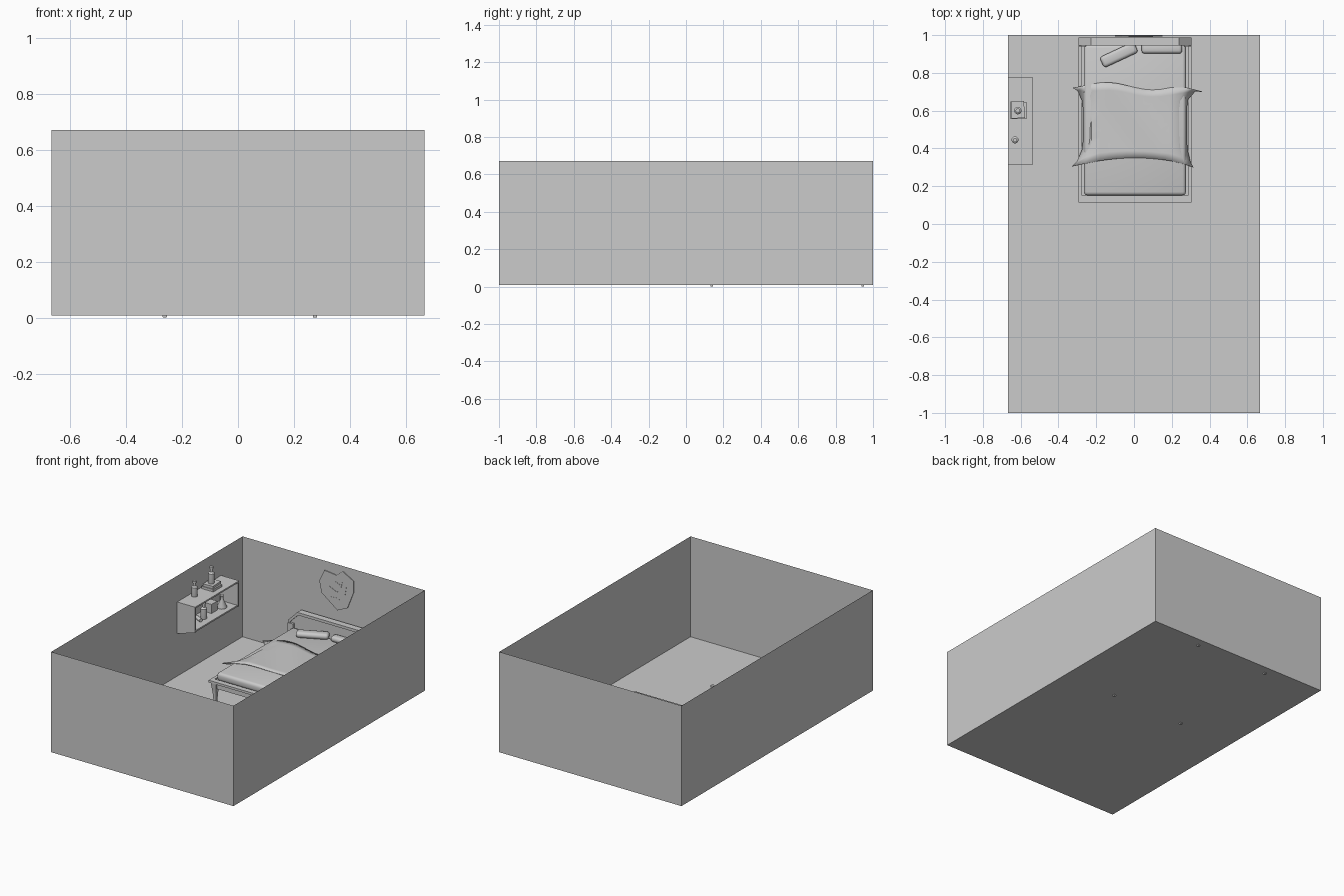
import bpy, bmesh, math
from mathutils import Vector, Matrix

if "Cube" in bpy.data.objects:
    bpy.data.objects.remove(bpy.data.objects["Cube"])

grey = bpy.data.materials.new("plain grey")
grey.diffuse_color = (0.6, 0.6, 0.6, 1)
grey.use_nodes = True
grey.node_tree.nodes["Principled BSDF"].inputs["Base Color"].default_value = grey.diffuse_color


def make(name, verts, faces):
    me = bpy.data.meshes.new(name)
    me.from_pydata(verts, [], faces)
    me.materials.append(grey)
    ob = bpy.data.objects.new(name, me)
    bpy.context.collection.objects.link(ob)
    return ob


def smooth(ob, angle=40):
    bpy.ops.object.select_all(action='DESELECT')
    ob.select_set(True)
    bpy.context.view_layer.objects.active = ob
    bpy.ops.object.shade_smooth_by_angle(angle=math.radians(angle))


def box(name, x0, x1, y0, y1, z0, z1, bevel=0, segs=2, rot=0):
    c = Vector(((x0 + x1) / 2, (y0 + y1) / 2, (z0 + z1) / 2))
    s = (x1 - x0, y1 - y0, z1 - z0)
    bm = bmesh.new()
    bmesh.ops.create_cube(bm, size=1)
    bmesh.ops.scale(bm, vec=s, verts=bm.verts)
    if bevel:
        bmesh.ops.bevel(bm, geom=bm.edges[:], offset=bevel, segments=segs, affect='EDGES', profile=0.5)
    bmesh.ops.rotate(bm, matrix=Matrix.Rotation(rot, 3, 'Z'), verts=bm.verts)
    bmesh.ops.translate(bm, vec=c, verts=bm.verts)
    ob = make(name, [], [])
    bm.to_mesh(ob.data)
    bm.free()
    ob.data.materials.clear()
    ob.data.materials.append(grey)
    if bevel:
        smooth(ob)
    return ob


def lathe(name, profile, loc, n=12, rot=None):
    # profile: (radius, height) pairs, capped at both ends
    verts, faces = [], []
    for r, z in profile:
        for i in range(n):
            a = 2 * math.pi * i / n
            verts.append((r * math.cos(a), r * math.sin(a), z))
    for k in range(len(profile) - 1):
        for i in range(n):
            j = (i + 1) % n
            faces.append((k * n + i, k * n + j, k * n + n + j, k * n + n + i))
    faces.append(tuple(reversed(range(n))))
    faces.append(tuple(range((len(profile) - 1) * n, len(profile) * n)))
    ob = make(name, verts, faces)
    ob.location = loc
    if rot:
        ob.rotation_euler = rot
    smooth(ob)
    return ob


def extrude(name, outline, place):
    # outline: 2D points; place(u, v, side) gives the 3D point on either side
    n = len(outline)
    verts = [place(u, v, s) for s in (0, 1) for u, v in outline]
    faces = [tuple(range(n)), tuple(reversed(range(n, 2 * n)))]
    faces += [(i, n + i, n + (i + 1) % n, (i + 1) % n) for i in range(n)]
    ob = make(name, verts, faces)
    bm = bmesh.new()
    bm.from_mesh(ob.data)
    bmesh.ops.recalc_face_normals(bm, faces=bm.faces)
    bm.to_mesh(ob.data)
    bm.free()
    return ob


# room: floor and four thin walls, open at the top
W, F, T = 0.667, 0.008, 0.672
make("room_shell",
     [(x, y, z) for z in (F, T) for x, y in ((-W, -1), (W, -1), (W, 1), (-W, 1))],
     [(0, 1, 2, 3), (1, 0, 4, 5), (2, 1, 5, 6), (3, 2, 6, 7), (0, 3, 7, 4)])

# bed frame: rim, under-rails and tapered legs
box("bed_foot_rail", -0.295, 0.305, 0.115, 0.15, 0.143, 0.158)
box("bed_foot_lower_rail", -0.265, 0.28, 0.13, 0.145, 0.108, 0.143)
for side, x in (("left", -0.285), ("right", 0.295)):
    box("bed_rail_" + side, x - 0.01, x + 0.01, 0.15, 0.95, 0.12, 0.158)
    for end, y in (("front", 0.138), ("back", 0.945)):
        lx = -0.262 if side == "left" else 0.275
        top, foot = 0.02, 0.007
        pts = [(lx + s * a, y + s * b, z) for s, z in ((foot, 0), (top * 0.6, 0.08), (top, 0.143))
               for a, b in ((-1, -1), (1, -1), (1, 1), (-1, 1))]
        fs = [(k + i, k + (i + 1) % 4, k + 4 + (i + 1) % 4, k + 4 + i) for k in (0, 4) for i in range(4)]
        make("bed_leg_%s_%s" % (end, side), pts, fs + [(3, 2, 1, 0), (8, 9, 10, 11)])
box("bed_base", -0.275, 0.285, 0.145, 0.95, 0.13, 0.15)

# headboard with sloping shoulders and a cap
head = [(-0.285, 0.09), (0.295, 0.09), (0.295, 0.235), (0.235, 0.295), (-0.225, 0.295), (-0.285, 0.235)]
extrude("headboard", head, lambda u, v, s: (u, 0.955 + 0.02 * s, v))
cap = [(-0.295, 0.22), (-0.295, 0.24), (-0.228, 0.308), (0.238, 0.308), (0.305, 0.24), (0.305, 0.22),
       (0.29, 0.22), (0.29, 0.233), (0.233, 0.29), (-0.223, 0.29), (-0.28, 0.233), (-0.28, 0.22)]
extrude("headboard_cap", cap, lambda u, v, s: (u, 0.945 + 0.043 * s, v))
for side, x in (("left", -0.275), ("right", 0.285)):
    box("headboard_post_" + side, x - 0.02, x + 0.02, 0.94, 0.985, 0.08, 0.225)

# mattress and pillows
box("mattress", -0.265, 0.275, 0.152, 0.95, 0.148, 0.202, 0.018, 3)
box("pillow_left", -0.18, 0.02, 0.865, 0.927, 0.2, 0.238, 0.017, 3, math.radians(25))
box("pillow_right", 0.04, 0.255, 0.902, 0.958, 0.2, 0.238, 0.017, 3)

# blanket: sheet over the mattress, sides drooping, corners flaring out
nx, ny = 13, 11
tips = {(0, 0): (-0.33, 0.305, 0.19), (1, 0): (0.315, 0.30, 0.185),
        (0, 1): (-0.325, 0.72, 0.18), (1, 1): (0.36, 0.70, 0.19)}
verts = []
for j in range(ny):
    v = j / (ny - 1)
    for i in range(nx):
        u = i / (nx - 1)
        x = -0.27 + 0.55 * u
        y = 0.32 + 0.41 * v + 0.03 * math.sin(math.pi * u) * (1 - v) + 0.02 * math.sin(7 * u) * v
        z = 0.208 + 0.004 * math.sin(9 * u + 5 * v)
        if i in (0, nx - 1):
            z = 0.17
        p = Vector((x, y, z))
        for (a, b), t in tips.items():
            w = max(0, 1 - abs(u - a) * 8) * max(0, 1 - abs(v - b) * 4.5)
            p = p.lerp(Vector(t), w)
        verts.append(p)
quads = [(j * nx + i, j * nx + i + 1, (j + 1) * nx + i + 1, (j + 1) * nx + i)
         for j in range(ny - 1) for i in range(nx - 1)]
blanket = make("blanket", verts, quads)
sol = blanket.modifiers.new("thickness", 'SOLIDIFY')
sol.thickness = 0.004
smooth(blanket)

# wall shelf: top, bottom, back and tapered side brackets
box("shelf_top", -0.666, -0.535, 0.315, 0.775, 0.49, 0.5)
box("shelf_bottom", -0.666, -0.54, 0.32, 0.77, 0.33, 0.34)
bracket = [(-0.666, 0.29), (-0.536, 0.33), (-0.536, 0.49), (-0.666, 0.49)]
for name, y in (("front", 0.316), ("back", 0.764)):
    extrude("shelf_side_" + name, bracket, lambda u, v, s: (u, y + 0.01 * s, v))

# things on and in the shelf
box("book_lower", -0.655, -0.57, 0.555, 0.645, 0.5, 0.516)
box("book_upper", -0.65, -0.58, 0.56, 0.65, 0.516, 0.532, rot=0.06)
bottle = [(0.019, 0), (0.02, 0.005), (0.02, 0.065), (0.009, 0.075), (0.009, 0.095), (0.012, 0.096), (0.012, 0.108)]
lathe("bottle_on_books", bottle, (-0.615, 0.6, 0.532))
lathe("bottle_on_shelf", [(r * 0.95, z * 0.92) for r, z in bottle], (-0.63, 0.445, 0.5))
lathe("bottle_inside", bottle, (-0.6, 0.5, 0.34))
lathe("flask", [(0.03, 0), (0.03, 0.008), (0.01, 0.05), (0.01, 0.075), (0.013, 0.08)], (-0.6, 0.69, 0.34))
lathe("bottle_lying", [(r * 0.6, z * 0.85) for r, z in bottle], (-0.58, 0.44, 0.353),
      rot=(0, -math.pi / 2, -0.5))
box("box_inside", -0.65, -0.6, 0.58, 0.64, 0.34, 0.4)

# ragged hanging on the back wall with raised strokes
hide = [(-0.063, 0.612), (0.025, 0.602), (0.07, 0.64), (0.15, 0.596), (0.15, 0.52),
        (0.105, 0.406), (0.032, 0.372), (-0.085, 0.46), (-0.1, 0.536)]
extrude("wall_hanging", hide, lambda u, v, s: (u, 0.993 + 0.005 * s, v))
strokes = [[(-0.02, 0.45), (0.04, 0.44), (0.09, 0.49), (0.1, 0.55), (0.08, 0.5), (0.035, 0.455)],
           [(-0.03, 0.52), (0.03, 0.48), (0.06, 0.5), (0.025, 0.495)],
           [(0.02, 0.56), (0.06, 0.53), (0.07, 0.57), (0.055, 0.545)]]
for k, st in enumerate(strokes):
    extrude("hanging_stroke_%d" % (k + 1), st, lambda u, v, s: (u, 0.991 + 0.003 * s, v))
